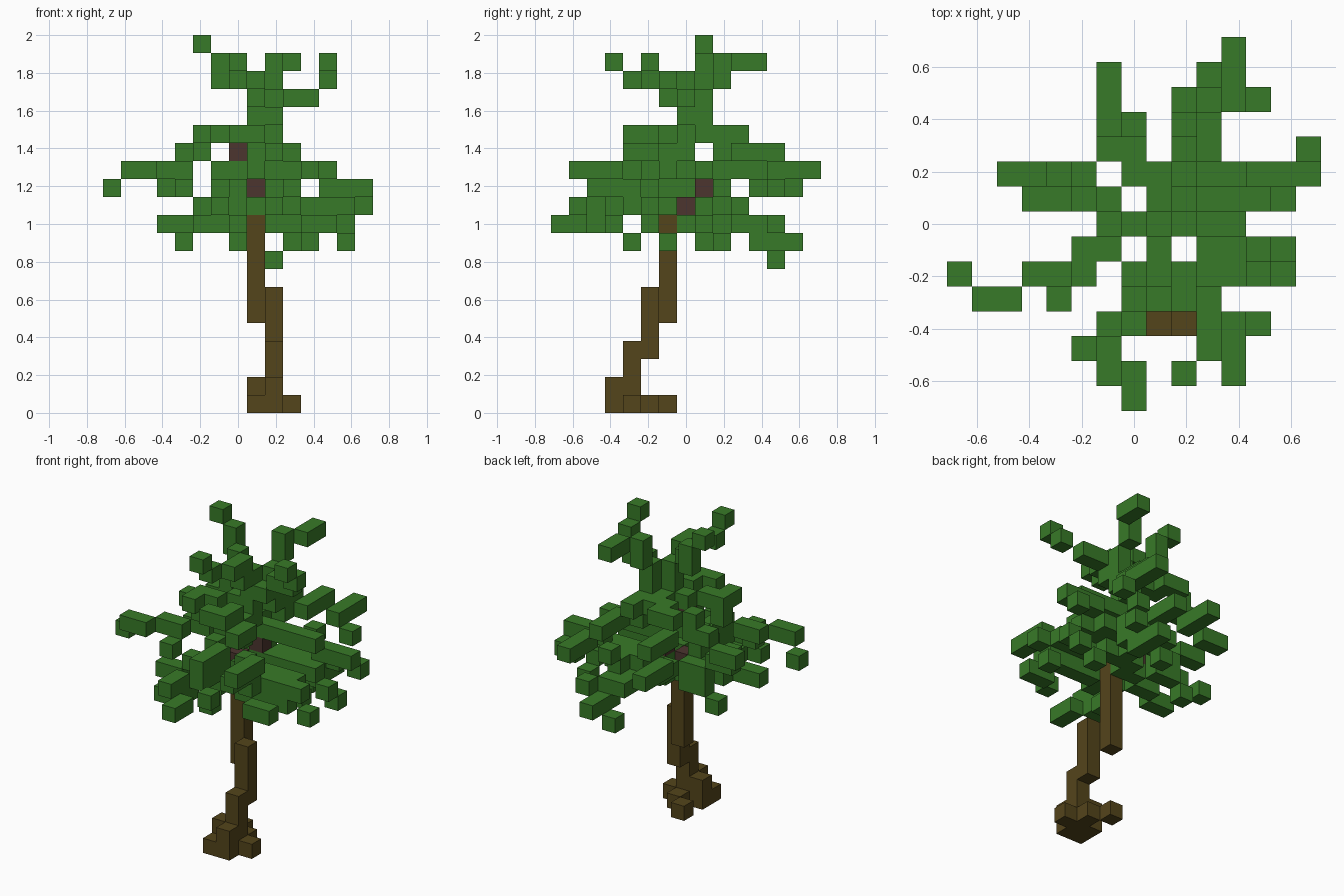
import bpy
import bmesh
from mathutils import Vector

cube = bpy.data.objects.get("Cube")
if cube:
    bpy.data.objects.remove(cube, do_unlink=True)

CELL = 2 / 21  # edge of one block
STEP = {"R": Vector((1, 0, 0)), "L": Vector((-1, 0, 0)),
        "B": Vector((0, 1, 0)), "F": Vector((0, -1, 0)),
        "U": Vector((0, 0, 1)), "D": Vector((0, 0, -1))}


def make_material(name, colour):
    mat = bpy.data.materials.new(name)
    mat.use_nodes = True
    mat.diffuse_color = (*colour, 1)
    mat.node_tree.nodes["Principled BSDF"].inputs["Base Color"].default_value = (*colour, 1)
    return mat


leaf = make_material("leaf green", (0.039, 0.195, 0.021))
bark = make_material("bark brown", (0.088, 0.059, 0.011))
heart = make_material("dark heartwood", (0.072, 0.035, 0.028))

filled = set()
parts = []


def grow(name, mat, start, walk=""):
    """Lay blocks along a walk; every word is one step, R L B F U D combined."""
    pos = Vector(start)
    cells = []
    for word in ["", *walk.split()]:
        for letter in word:
            pos = pos + STEP[letter]
        cell = tuple(int(round(c)) for c in pos)
        if cell not in filled:
            filled.add(cell)
            cells.append(cell)
    parts.append((name, mat, cells))


def build(name, mat, cells):
    """Make one mesh from the exposed sides of its blocks."""
    if not cells:
        return
    bm = bmesh.new()
    for cell in cells:
        centre = Vector(cell) + Vector((0, 0, 0.5))
        for d in STEP.values():
            if tuple(int(c) for c in Vector(cell) + d) in filled:
                continue
            u = Vector((d.y, d.z, d.x))
            v = d.cross(u)
            ring = [u + v, v - u, -u - v, u - v]
            bm.faces.new([bm.verts.new((centre + (d + r) / 2) * CELL) for r in ring])
    bmesh.ops.remove_doubles(bm, verts=bm.verts, dist=CELL / 100)
    mesh = bpy.data.meshes.new(name)
    bm.to_mesh(mesh)
    bm.free()
    mesh.materials.append(mat)
    bpy.context.collection.objects.link(bpy.data.objects.new(name, mesh))


# Leaning trunk, root flare and heartwood
grow("trunk_base", bark, (2, -3, 0), "U U U")
grow("trunk_middle", bark, (2, -2, 3), "U U U")
grow("trunk_top", bark, (1, -1, 5), "U U U U U")
grow("root_flare", bark, (1, -4, 0), "R U LB D")
grow("root_right", bark, (3, -3, 0), "LB")
grow("root_back", bark, (1, -1, 0))
grow("heartwood_low", heart, (0, 0, 11))
grow("heartwood_middle", heart, (1, 1, 12))
grow("heartwood_high", heart, (0, 0, 14))

# Foliage of the crown, from each tip inwards
crown = [
    ("crown_left", (-2, 1, 20), "RD D RF RD D D"),
    ("crown_front", (0, -4, 19), "BD RB B D B"),
    ("crown_back", (3, 4, 19), "F LF D FD D D"),
    ("crown_right", (5, -2, 19), "BD LBD L LD"),
    ("shoulder_left", (-2, -2, 15), "B R RB"),
    ("shoulder_front", (0, -3, 15), "R B BD B"),
    ("shoulder_front_low", (2, -3, 14), "B LB D"),
    ("shoulder_back_left", (-1, 3, 15), "R F R F"),
    ("shoulder_back", (2, 3, 15), "F F"),
    ("shoulder_back_long", (3, 5, 14), "F F LF FD L"),
]

# Foliage of the wide middle tier
middle = [
    ("back_long", (4, 7, 13), "F F LFD FD LF"),
    ("back_right_tip", (5, 5, 12), "LU"),
    ("back_inner", (0, 4, 13), "F F RF"),
    ("back_left", (-1, 6, 12), "F F RFD F RF"),
    ("left_long", (-5, 2, 13), "R RU R U"),
    ("front_left_long", (-7, -2, 12), "RFU R RB R RBU RBD R"),
    ("front_left_tip", (-3, -3, 12), "RBD RB"),
    ("left_middle", (-4, 1, 12), "R RD R"),
    ("left_inner", (-1, -1, 12), "B"),
    ("front_inner", (0, -4, 12), "B B"),
    ("front_high", (4, -6, 13), "B B LBD LB LBD"),
    ("front_middle", (2, -6, 11), "RBU B B"),
    ("right_long", (7, 3, 11), "FU L L LD L LF"),
    ("right_inner", (5, 1, 13), "L L L"),
]

# Foliage of the drooping lower tier
lower = [
    ("left_droop", (-3, 1, 9), "RU R RF"),
    ("left_low", (-4, -2, 10), "R RB R RB"),
    ("front_left_low", (-2, -5, 10), "RB RBU B RB"),
    ("front_low", (0, -7, 10), "B LB RBU"),
    ("front_left_side", (-1, -6, 11), "B RB B"),
    ("front_right_low", (5, -4, 10), "L LBU B"),
    ("front_droop", (0, -3, 9), "BU RB"),
    ("right_droop", (6, -1, 9), "LFU L L L LB"),
    ("right_front", (6, -2, 11), "L L L L LB"),
    ("right_front_side", (5, -1, 11), "L L"),
    ("right_back_droop", (6, 2, 9), "FU LU L L L L"),
    ("right_under", (4, 1, 9), "LU L LF"),
    ("back_droop", (3, 6, 9), "F F FU LF LF"),
    ("back_droop_tip", (2, 5, 8), "RU"),
    ("back_low", (4, 5, 10), "LF L F F"),
]

for tier in (crown, middle, lower):
    for label, tip, walk in tier:
        grow(label + "_foliage", leaf, tip, walk)

for part in parts:
    build(*part)
